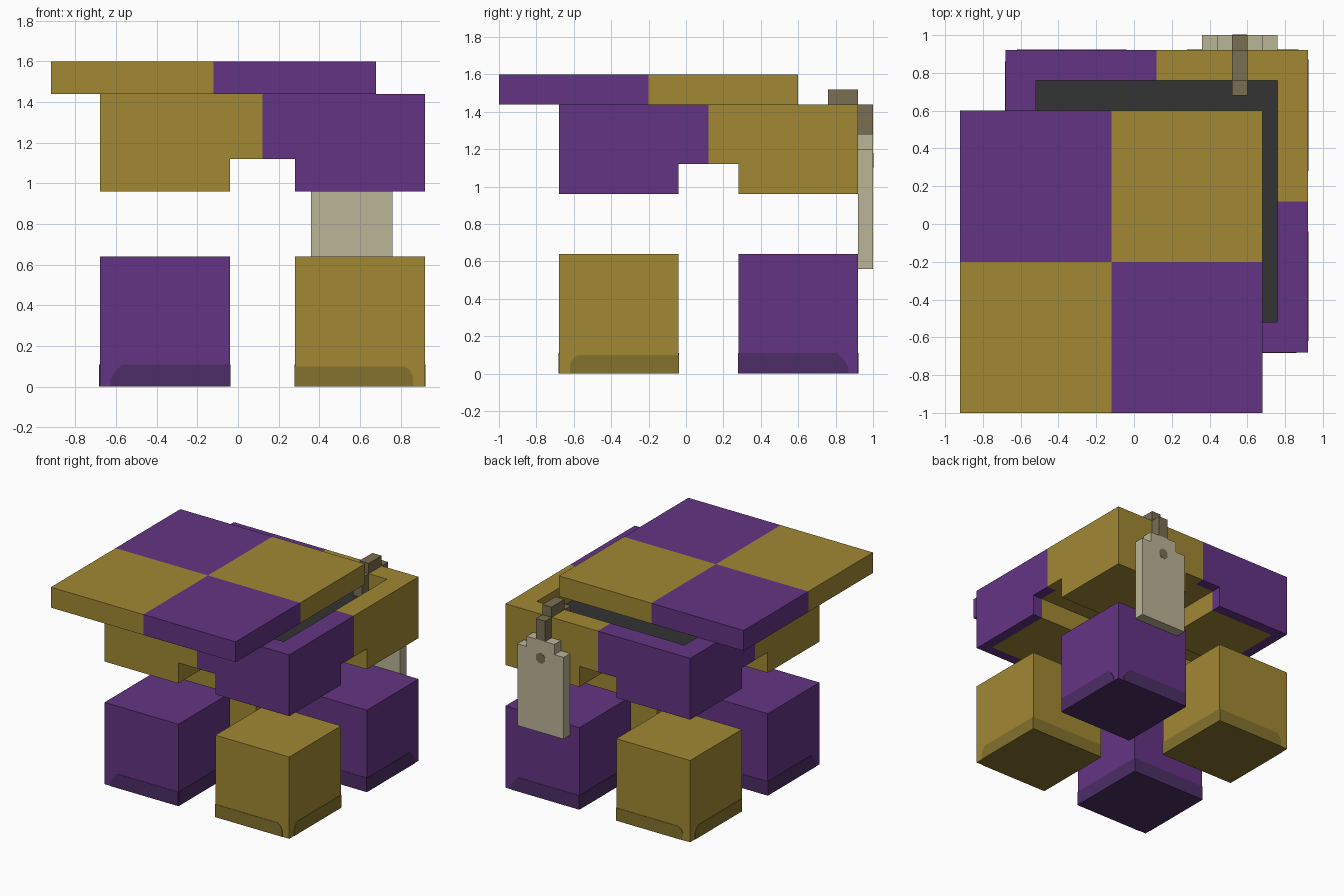
import bpy, bmesh, math
from mathutils import Vector

if "Cube" in bpy.data.objects:
    bpy.data.objects.remove(bpy.data.objects["Cube"])


def srgb(r, g, b):
    return [((c / 255 + 0.055) / 1.055) ** 2.4 for c in (r, g, b)] + [1]


def material(name, rgb):
    m = bpy.data.materials.new(name)
    m.diffuse_color = srgb(*rgb)
    m.use_nodes = True
    m.node_tree.nodes["Principled BSDF"].inputs["Base Color"].default_value = m.diffuse_color
    return m


GOLD, PURPLE, DARK_GOLD, DARK_PURPLE, CHARCOAL, STONE, BRONZE = range(7)
MATS = [material("gold", (161, 137, 52)), material("purple", (99, 52, 131)),
        material("dark gold", (133, 114, 46)), material("dark purple", (77, 45, 102)),
        material("charcoal", (51, 51, 51)), material("stone", (187, 181, 151)),
        material("bronze", (122, 110, 82))]


def finish(name, bm):
    bmesh.ops.remove_doubles(bm, verts=bm.verts, dist=1e-5)
    bmesh.ops.dissolve_limit(bm, angle_limit=0.01, verts=bm.verts, edges=bm.edges,
                             delimit={'MATERIAL'})
    me = bpy.data.meshes.new(name)
    bm.to_mesh(me)
    bm.free()
    for m in MATS:
        me.materials.append(m)
    ob = bpy.data.objects.new(name, me)
    bpy.context.collection.objects.link(ob)
    return ob


def blocks(name, xs, ys, zs, filled, colour):
    """Closed block shape on an uneven grid; only outer faces are made."""
    axes = (xs, ys, zs)
    n = [len(a) - 1 for a in axes]

    def solid(c):
        if any(c[i] < 0 or c[i] >= n[i] for i in range(3)):
            return False
        return filled(*[(axes[i][c[i]] + axes[i][c[i] + 1]) / 2 for i in range(3)])

    bm = bmesh.new()
    for cell in ((i, j, k) for i in range(n[0]) for j in range(n[1]) for k in range(n[2])):
        if not solid(cell):
            continue
        for a in range(3):
            for side in (0, 1):
                nb = list(cell)
                nb[a] += 2 * side - 1
                if solid(nb):
                    continue
                u, v = (a + 1) % 3, (a + 2) % 3
                pts = []
                for du, dv in ((0, 0), (1, 0), (1, 1), (0, 1)):
                    p = [0, 0, 0]
                    p[a] = axes[a][cell[a] + side]
                    p[u] = axes[u][cell[u] + du]
                    p[v] = axes[v][cell[v] + dv]
                    pts.append(bm.verts.new(p))
                f = bm.faces.new(pts if side else pts[::-1])
                normal = Vector((0, 0, 0))
                normal[a] = 2 * side - 1
                f.material_index = colour(f.calc_center_median(), normal)
    return finish(name, bm)


def box(name, x, y, z, mat):
    return blocks(name, x, y, z, lambda *c: True, lambda c, n: mat)


def plate(name, pts, mat, thickness):
    """Thin prism from a flat outline, pushed out along a vector."""
    bm = bmesh.new()
    face = bm.faces.new([bm.verts.new(p) for p in pts])
    out = bmesh.ops.extrude_face_region(bm, geom=[face])
    bmesh.ops.translate(bm, vec=thickness,
                        verts=[g for g in out["geom"] if isinstance(g, bmesh.types.BMVert)])
    bmesh.ops.recalc_face_normals(bm, faces=bm.faces)
    for f in bm.faces:
        f.material_index = mat
    return finish(name, bm)


def checker(x, y, mx, my):
    return GOLD if (x < mx) == (y < my) else PURPLE


C = 0.12  # centre of feet and body

# Four cube feet with dark soles and dark toe bands
for sx in (-1, 1):
    for sy in (-1, 1):
        tag = ("left" if sx < 0 else "right") + ("_front" if sy < 0 else "_back")
        base = GOLD if sx != sy else PURPLE
        dark = DARK_GOLD if base == GOLD else DARK_PURPLE
        rx = sorted((C + sx * 0.16, C + sx * 0.80))
        ry = sorted((C + sy * 0.16, C + sy * 0.80))
        blocks("foot_" + tag, rx, ry, (0, 0.64), lambda *c: True,
               lambda c, n, b=base, d=dark: d if n.z < 0 else b)
        if base == GOLD:
            outline = ((0.16, 0), (0.74, 0), (0.74, 0.05), (0.725, 0.08), (0.70, 0.10), (0.16, 0.10))
        else:
            outline = ((0.16, 0), (0.75, 0), (0.75, 0.03), (0.735, 0.06), (0.69, 0.11), (0.16, 0.11))
        full = ((0.16, 0), (0.80, 0), (0.80, outline[-1][1]), (0.16, outline[-1][1]))
        for where, r, shape, d in (("outer", 0.80, outline, 0.003), ("inner", 0.16, full, -0.003)):
            plate(f"toe_band_x_{where}_{tag}", [(C + sx * r, C + sy * t, z) for t, z in shape],
                  dark, (sx * d, 0, 0))
            plate(f"toe_band_y_{where}_{tag}", [(C + sx * t, C + sy * r, z) for t, z in shape],
                  dark, (0, sy * d, 0))


# Body with crossed slots below and a dark recess on top
def body_filled(x, y, z):
    dx, dy = abs(x - C), abs(y - C)
    if z < 1.12:
        return dx > 0.16 and dy > 0.16
    return z < 1.28 or max(dx, dy) > 0.64


def body_colour(c, n):
    dx, dy = abs(c.x - C), abs(c.y - C)
    if c.z > 1.2 and max(dx, dy) < 0.645:
        return CHARCOAL if n.z > 0 else GOLD
    if n.z <= 0 and max(dx, dy) < 0.72:
        return GOLD
    return checker(c.x, c.y, C, C)


grid = [C + d for d in (-0.8, -0.72, -0.64, -0.16, 0, 0.16, 0.64, 0.72, 0.8)]
blocks("body", grid, grid, (0.96, 1.12, 1.28, 1.44), body_filled, body_colour)

# Shifted lid in four coloured quarters
blocks("lid", (-0.92, -0.12, 0.68), (-1, -0.2, 0.6), (1.44, 1.6), lambda *c: True,
       lambda c, n: checker(c.x, c.y, -0.12, -0.2))

# Hanging label with stepped shoulders and an eyelet
blocks("label", (0.36, 0.44, 0.68, 0.76), (0.92, 1.0), (0.56, 1.2, 1.28),
       lambda x, y, z: z < 1.2 or 0.44 < x < 0.68, lambda c, n: STONE)
plate("eyelet", [(0.56 + 0.042 * math.cos(a), 0.997, 1.14 + 0.042 * math.sin(a))
                 for a in [math.pi * (i + 0.5) / 4 for i in range(8)]], BRONZE, (0, 0.005, 0))

# Hook over the rim holding the label
blocks("hook", (0.52, 0.60), (0.68, 0.76, 0.92, 1.0), (1.28, 1.44, 1.52),
       lambda x, y, z: (z > 1.44) == (0.76 < y < 0.92), lambda c, n: BRONZE)
